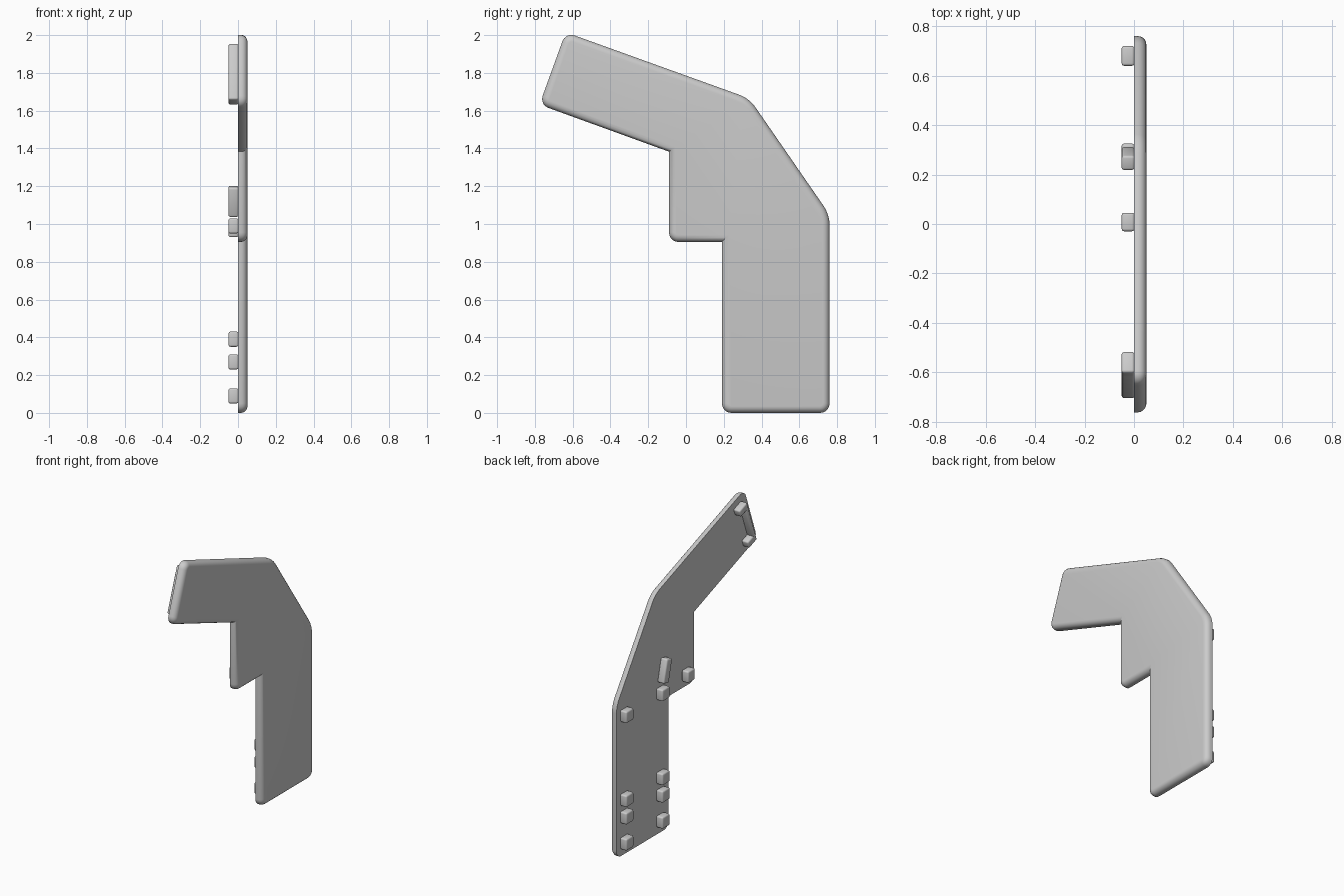
import bpy
import bmesh
import math
from mathutils import Matrix, Vector

cube = bpy.data.objects.get("Cube")
if cube:
    bpy.data.objects.remove(cube, do_unlink=True)

GREY = (0.6, 0.6, 0.6, 1.0)
grey = bpy.data.materials.new("plain_grey")
grey.use_nodes = True
grey.diffuse_color = GREY
grey.node_tree.nodes["Principled BSDF"].inputs["Base Color"].default_value = GREY


def finish(bm, name):
    bmesh.ops.recalc_face_normals(bm, faces=bm.faces)
    mesh = bpy.data.meshes.new(name)
    bm.to_mesh(mesh)
    bm.free()
    mesh.materials.append(grey)
    obj = bpy.data.objects.new(name, mesh)
    bpy.context.collection.objects.link(obj)
    bpy.ops.object.select_all(action="DESELECT")
    obj.select_set(True)
    bpy.context.view_layer.objects.active = obj
    bpy.ops.object.shade_smooth_by_angle(angle=math.radians(35))
    return obj


def cover_plate(outline, inner_corners, thickness):
    bm = bmesh.new()
    verts = [bm.verts.new((0, y, z)) for y, z in outline]
    face = bm.faces.new(verts)
    ext = bmesh.ops.extrude_face_region(bm, geom=[face], use_keep_orig=True)
    moved = [g for g in ext["geom"] if isinstance(g, bmesh.types.BMVert)]
    bmesh.ops.translate(bm, verts=moved, vec=(thickness, 0, 0))
    bmesh.ops.recalc_face_normals(bm, faces=bm.faces)

    # Round the outer corners of the outline, leaving inner corners sharp
    def is_inner(edge):
        co = edge.verts[0].co
        return any(math.hypot(co.y - y, co.z - z) < 0.001 for y, z in inner_corners)

    corners = [e for e in bm.edges
               if abs(e.verts[0].co.x - e.verts[1].co.x) > 0.01 and not is_inner(e)]
    bmesh.ops.bevel(bm, geom=corners, offset=0.05, segments=5, profile=0.5,
                    affect="EDGES", clamp_overlap=False)
    # Round the rim of the outer face
    rim = [e for e in bm.edges if all(v.co.x > thickness - 0.001 for v in e.verts)]
    bmesh.ops.bevel(bm, geom=rim, offset=0.035, segments=5, profile=0.5,
                    affect="EDGES", clamp_overlap=False)
    return finish(bm, "cover_plate")


def tab(name, y, z, width=0.08, height=0.08, tilt=0.0):
    """Peg on the inner side; tilt leans the top towards the back."""
    bm = bmesh.new()
    bmesh.ops.create_cube(bm, size=1)
    bmesh.ops.scale(bm, verts=bm.verts, vec=(0.052, width, height))
    bmesh.ops.bevel(bm, geom=bm.edges[:], offset=0.01, segments=3, profile=0.5,
                    affect="EDGES")
    place = Matrix.Translation((-0.024, y, z)) @ Matrix.Rotation(-tilt, 4, "X")
    bmesh.ops.transform(bm, verts=bm.verts, matrix=place)
    return finish(bm, name)


# Bent plate: handle-like leg, short step, and sloping arm
step_corner, arm_corner = (0.19, 0.905), (-0.09, 1.383)
cover_plate([(0.19, 0), (0.76, 0), (0.76, 1.05), (0.335, 1.665),
             (-0.637, 2.015), (-0.776, 1.632), arm_corner,
             (-0.09, 0.905), step_corner],
            [step_corner, arm_corner], 0.05)

# Two columns of pegs down the leg
for column, y in (("front", 0.285), ("back", 0.68)):
    for i, z in enumerate((0.09, 0.27, 0.39, 0.97)):
        tab(f"{column}_peg_{i + 1}", y, z)
tab("step_peg", 0.008, 0.99, 0.075)

# Leaning rib above the front column
tab("leaning_rib", 0.265, 1.12, 0.06, 0.16, math.radians(-14))

# Bracket at the end of the arm: a bar with a lug at each end
slope = math.radians(20)
along = Vector((math.cos(slope), -math.sin(slope)))
up = Vector((math.sin(slope), math.cos(slope)))
origin = Vector((-0.776, 1.632))


def arm_tab(name, a, u, width, height):
    p = origin + along * a + up * u
    tab(name, p.x, p.y, width, height, slope)


arm_tab("bracket_bar", 0.07, 0.207, 0.03, 0.31)
arm_tab("bracket_lower_lug", 0.1, 0.075, 0.09, 0.05)
arm_tab("bracket_upper_lug", 0.1, 0.34, 0.09, 0.05)
